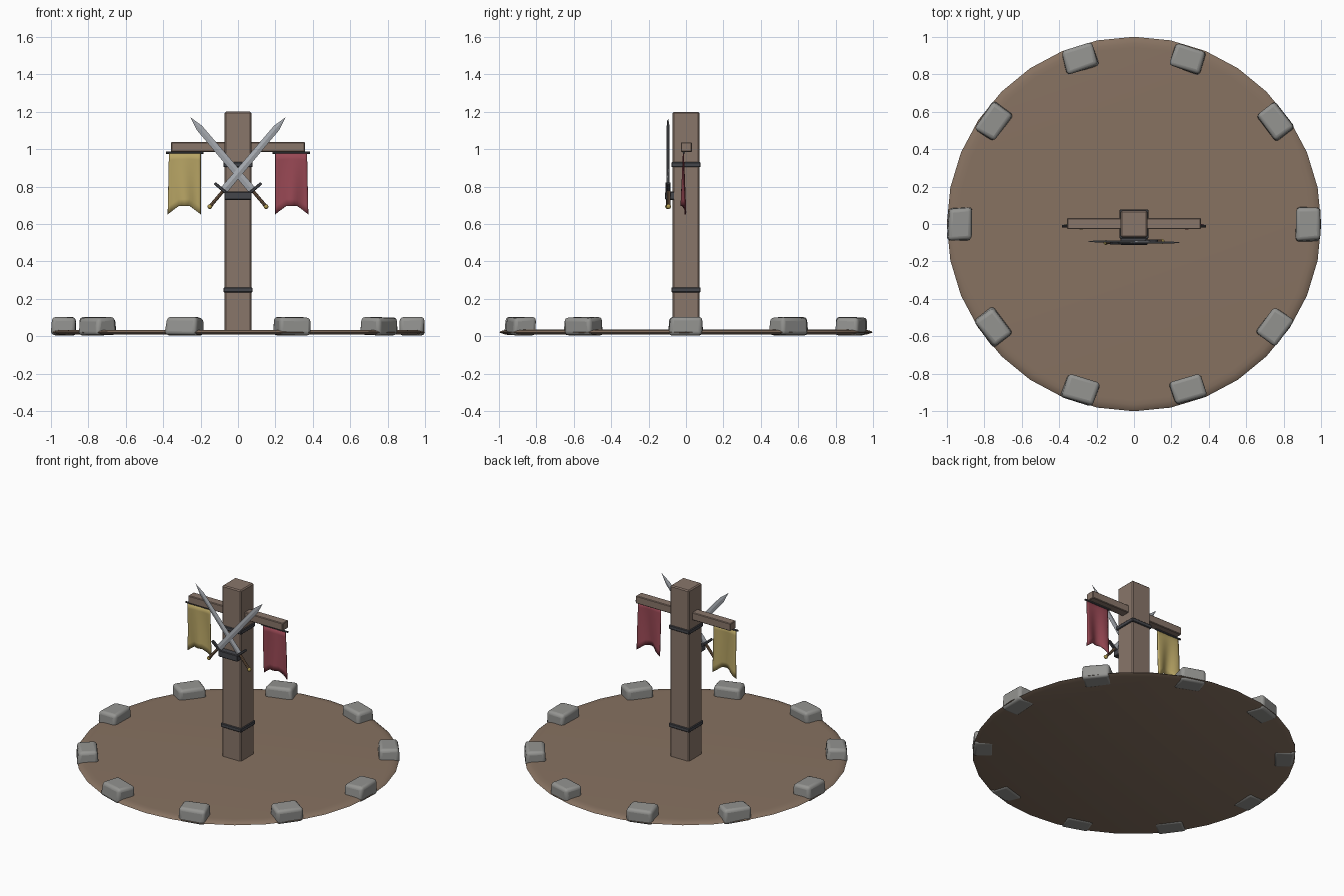
import bpy, bmesh, math, random
from mathutils import Vector, Matrix

random.seed(4)
if "Cube" in bpy.data.objects:
    bpy.data.objects.remove(bpy.data.objects["Cube"], do_unlink=True)


def material(name, hex_code):
    def linear(c):
        return c / 12.92 if c <= 0.04045 else ((c + 0.055) / 1.055) ** 2.4
    col = [linear(int(hex_code[i:i + 2], 16) / 255) for i in (0, 2, 4)] + [1]
    m = bpy.data.materials.new(name)
    m.use_nodes = True
    m.diffuse_color = col
    m.node_tree.nodes["Principled BSDF"].inputs["Base Color"].default_value = col
    return m


earth = material("earth", "877261")
wood = material("wood", "89766A")
stone = material("stone", "949491")
iron = material("dark iron", "45464B")
steel = material("steel", "A6AAB0")
leather = material("leather", "755C47")
gold = material("gold cloth", "B8A565")
red = material("red cloth", "984854")
brass = material("brass", "B09A50")


def finish(name, bm, mat, bevel=0, segments=1, smooth=False):
    """Turn a bmesh into a named object with an optional bevel."""
    bmesh.ops.recalc_face_normals(bm, faces=bm.faces)
    me = bpy.data.meshes.new(name)
    bm.to_mesh(me)
    bm.free()
    me.materials.append(mat)
    ob = bpy.data.objects.new(name, me)
    bpy.context.collection.objects.link(ob)
    if bevel:
        b = ob.modifiers.new("bevel", "BEVEL")
        b.width, b.segments = bevel, segments
    if smooth:
        bpy.ops.object.select_all(action="DESELECT")
        ob.select_set(True)
        bpy.context.view_layer.objects.active = ob
        bpy.ops.object.shade_smooth_by_angle(angle=math.radians(40))
    return ob


def box(name, center, size, mat, bevel=0.004, matrix=Matrix()):
    bm = bmesh.new()
    bmesh.ops.create_cube(bm, size=1)
    bmesh.ops.transform(bm, verts=bm.verts, matrix=matrix
                        @ Matrix.Translation(center) @ Matrix.Diagonal((*size, 1)))
    return finish(name, bm, mat, bevel)


def rod(name, a, b, radius, mat, sides=8):
    a, b = Vector(a), Vector(b)
    bm = bmesh.new()
    bmesh.ops.create_cone(bm, cap_ends=True, segments=sides, radius1=radius,
                          radius2=radius, depth=(b - a).length)
    turn = (b - a).to_track_quat("Z", "Y").to_matrix().to_4x4()
    bmesh.ops.transform(bm, verts=bm.verts, matrix=Matrix.Translation((a + b) / 2) @ turn)
    return finish(name, bm, mat, smooth=True)


# Round ground plate with a rolled rim
bm = bmesh.new()
rings = []
for r, z in [(0.97, 0.01), (1.0, 0.02), (0.99, 0.028), (0.965, 0.034), (0.94, 0.035)]:
    rings.append([bm.verts.new((r * math.cos(a), r * math.sin(a), z))
                  for a in (2 * math.pi * i / 32 for i in range(32))])
for lo, hi in zip(rings, rings[1:]):
    for i in range(32):
        j = (i + 1) % 32
        bm.faces.new((lo[i], lo[j], hi[j], hi[i]))
bm.faces.new(rings[0])
bm.faces.new(rings[-1])
finish("ground_plate", bm, earth, smooth=True)

# Ring of rounded border stones
for k in range(10):
    bm = bmesh.new()
    bmesh.ops.create_cube(bm, size=1)
    for v in bm.verts:
        taper = 0.94 if v.co.z > 0 else 1
        v.co = Vector((v.co.x * 0.13 * taper, v.co.y * 0.18 * taper, v.co.z * 0.1))
        v.co += Vector(random.uniform(-0.005, 0.005) for _ in range(3)) * Vector((1, 1, 0)).length
        v.co.z = max(-0.05, min(0.05, v.co.z))
    bmesh.ops.transform(bm, verts=bm.verts, matrix=Matrix.Rotation(k * math.pi / 5, 4, "Z")
                        @ Matrix.Translation((0.93, 0, 0.054)))
    finish(f"border_stone_{k + 1}", bm, stone, 0.02, 3, smooth=True)

# Post, crossbeam and iron bands
box("post", (0, 0, 0.61), (0.142, 0.142, 1.18), wood, 0.007)
box("crossbeam", (0, 0.002, 1.011), (0.715, 0.06, 0.052), wood)
for name, z in (("lower_band", 0.248), ("upper_band", 0.917)):
    box(name, (0, 0, z), (0.156, 0.156, 0.027), iron)
box("sword_bracket", (0, -0.086, 0.751), (0.145, 0.05, 0.044), iron)

# Banners with swallowtail hems, hung on thin rods
for side, name, mat in ((1, "left_banner", red), (-1, "right_banner", gold)):
    rod(name + "_rod", (side * 0.185, -0.012, 0.98), (side * 0.385, -0.012, 0.98), 0.006, iron)
    bm = bmesh.new()
    cols, rows = 12, 8
    grid = []
    for j in range(rows + 1):
        t = j / rows
        line = []
        for i in range(cols + 1):
            u = i / cols
            hem = 0.652 + 0.045 * min(1, 1.5 * (1 - abs(2 * u - 1)))
            x = side * (0.199 + u * (0.17 + 0.006 * t))
            y = -0.014 + 0.013 * t * math.sin(u * 2.5 * math.pi + t)
            line.append(bm.verts.new((x, y, 0.982 + (hem - 0.982) * t)))
        grid.append(line)
    for a, b in zip(grid, grid[1:]):
        for i in range(cols):
            bm.faces.new((a[i], a[i + 1], b[i + 1], b[i]))
    cloth = finish(name, bm, mat, smooth=True)
    solid = cloth.modifiers.new("thickness", "SOLIDIFY")
    solid.thickness, solid.offset = 0.005, 0

# Crossed swords, each built upright along z from the pommel, then tilted
for side, name in ((1, "left_sword"), (-1, "right_sword")):
    place = (Matrix.Translation((-side * 0.15, -0.096 - side * 0.003, 0.693))
             @ Matrix.Rotation(side * math.atan2(0.405, 0.478), 4, "Y"))
    # Diamond-section blade
    bm = bmesh.new()
    loops = []
    for half, z in ((0.021, 0.11), (0.018, 0.55)):
        loops.append([bm.verts.new(p) for p in
                      ((half, 0, z), (0, 0.005, z), (-half, 0, z), (0, -0.005, z))])
    tip = bm.verts.new((0, 0, 0.627))
    bm.faces.new(loops[0])
    for i in range(4):
        j = (i + 1) % 4
        bm.faces.new((loops[0][i], loops[0][j], loops[1][j], loops[1][i]))
        bm.faces.new((loops[1][i], loops[1][j], tip))
    bmesh.ops.transform(bm, verts=bm.verts, matrix=place)
    finish(name + "_blade", bm, steel)
    # Hilt
    box(name + "_guard", (0, 0, 0.112), (0.125, 0.02, 0.016), iron, 0.003, place)
    rod(name + "_grip", place @ Vector((0, 0, 0.005)), place @ Vector((0, 0, 0.108)), 0.009, leather)
    bm = bmesh.new()
    bmesh.ops.create_icosphere(bm, subdivisions=2, radius=0.013, matrix=place)
    finish(name + "_pommel", bm, brass, smooth=True)
